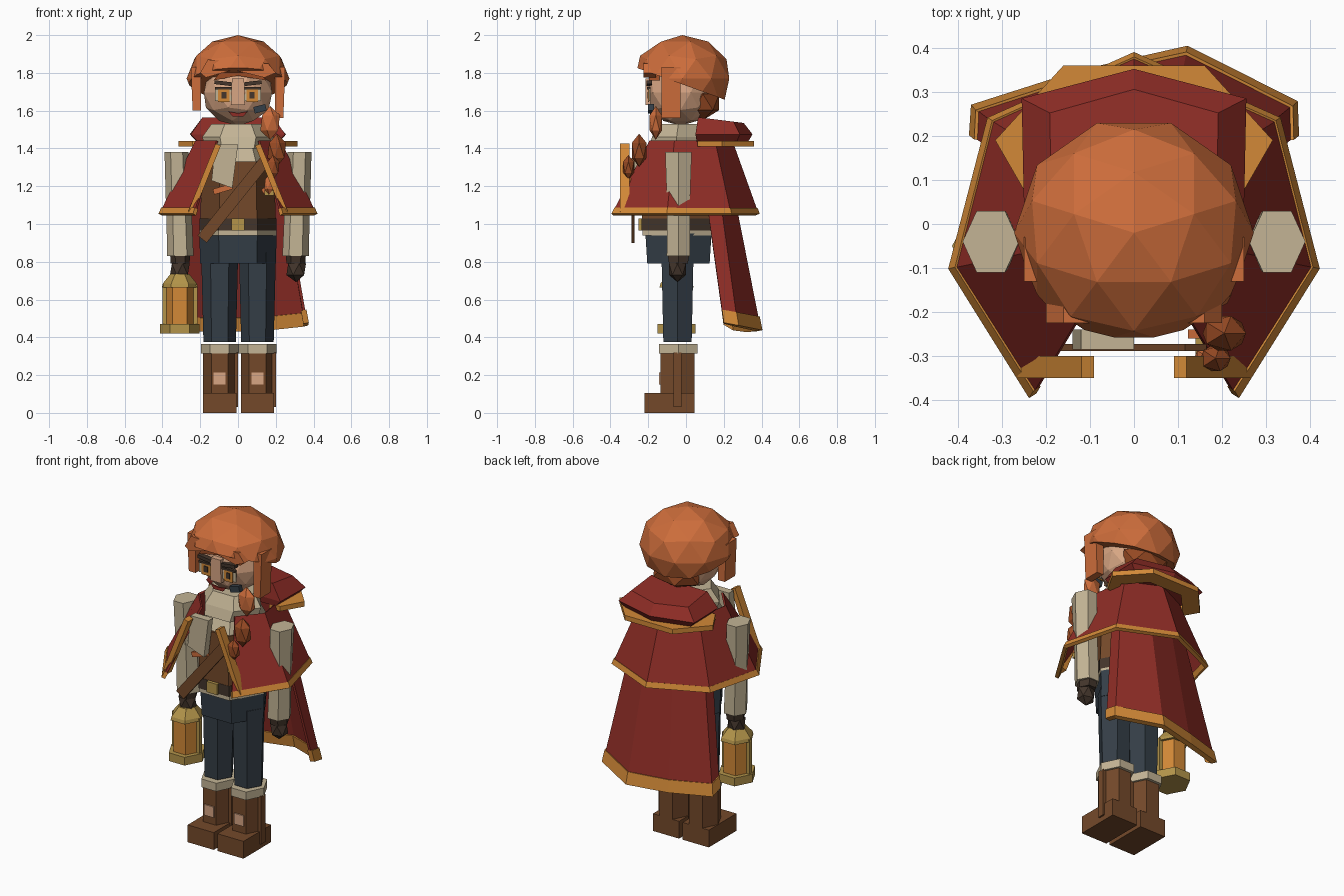
import bpy, bmesh, math
from mathutils import Vector as V, Matrix

if "Cube" in bpy.data.objects:
    bpy.data.objects.remove(bpy.data.objects["Cube"])


def material(name, hexcode):
    m = bpy.data.materials.new(name)
    rgb = [int(hexcode[i:i + 2], 16) / 255 for i in (0, 2, 4)]
    m.diffuse_color = [((c + 0.055) / 1.055) ** 2.4 for c in rgb] + [1]
    m.use_nodes = True
    m.node_tree.nodes["Principled BSDF"].inputs["Base Color"].default_value = m.diffuse_color
    return m


RED = material("cloak red", "8f2d26")
GOLD = material("amber trim", "d28937")
HAIR = material("copper hair", "cd6d3b")
DARKHAIR = material("dark copper", "9a4b24")
SKIN = material("skin", "d8a684")
CREAM = material("cream cloth", "c3b495")
NAVY = material("navy cloth", "343e47")
BROWN = material("brown leather", "74492a")
DARK = material("dark leather", "43352b")
BRASS = material("brass", "b3944a")


def add(name, bm, mat, thick=0):
    bmesh.ops.recalc_face_normals(bm, faces=bm.faces)
    me = bpy.data.meshes.new(name)
    bm.to_mesh(me)
    bm.free()
    me.materials.append(mat)
    ob = bpy.data.objects.new(name, me)
    bpy.context.collection.objects.link(ob)
    if thick:
        mod = ob.modifiers.new("thickness", "SOLIDIFY")
        mod.thickness, mod.offset = thick, 0
    return ob


def loft(name, rings, mat, closed=True, thick=0):
    """Skin a stack of point rings; closed rings get end caps."""
    bm = bmesh.new()
    vs = [[bm.verts.new(p) for p in r] for r in rings]
    n = len(rings[0])
    for a, b in zip(vs, vs[1:]):
        for i in range(n if closed else n - 1):
            j = (i + 1) % n
            bm.faces.new((a[i], a[j], b[j], b[i]))
    if closed:
        bm.faces.new(vs[0])
        bm.faces.new(vs[-1])
    return add(name, bm, mat, thick)


def ring(x, y, z, rx, ry, n=6, phase=0):
    """Polygon scaled so its extents are exactly rx and ry."""
    p = [(math.cos(phase + k * math.tau / n), math.sin(phase + k * math.tau / n)) for k in range(n)]
    mx, my = max(abs(a) for a, b in p), max(abs(b) for a, b in p)
    return [V((x + a / mx * rx, y + b / my * ry, z)) for a, b in p]


def box(name, x0, x1, y0, y1, z0, z1, mat):
    return loft(name, [[(x0, y0, z), (x1, y0, z), (x1, y1, z), (x0, y1, z)] for z in (z0, z1)], mat)


def plate(name, pts, y0, y1, mat):
    return loft(name, [[(x, y, z) for x, z in pts] for y in (y0, y1)], mat)


def bar(name, a, b, w, d, mat):
    """Flat bar from a to b, w wide in the front plane, d deep."""
    a, b = V(a), V(b)
    s = (b - a).cross(V((0, 1, 0))).normalized() * w / 2
    t = V((0, d / 2, 0))
    return loft(name, [[p - s - t, p + s - t, p + s + t, p - s + t] for p in (a, b)], mat)


def ball(name, c, r, mat, sub=1):
    bm = bmesh.new()
    bmesh.ops.create_icosphere(bm, subdivisions=sub, radius=1,
                               matrix=Matrix.Translation(c) @ Matrix.Diagonal((*r, 1)))
    return add(name, bm, mat)


# Legs, boots and arms, both sides
for s, side in ((-1, "left"), (1, "right")):
    x = 0.1 * s + 0.003
    loft(side + "_leg", [ring(x, -0.045, 0.375, 0.086, 0.075), ring(x, -0.045, 0.85, 0.098, 0.085)], NAVY)
    loft(side + "_boot_shaft", [ring(x, -0.045, z, 0.088, 0.09) for z in (0.05, 0.33)], BROWN)
    loft(side + "_boot_cuff", [ring(x, -0.04, z, 0.1, 0.102) for z in (0.315, 0.365)], CREAM)
    box(side + "_boot_foot", x - 0.088, x + 0.088, -0.22, 0.045, 0, 0.105, BROWN)
    box(side + "_boot_patch", x - 0.032, x + 0.032, -0.142, -0.133, 0.15, 0.215, SKIN)
    box(side + "_boot_strap", x + 0.07, x + 0.098, -0.065, -0.025, 0.03, 0.32, BROWN)
    loft(side + "_upper_arm", [ring(0.325 * s, -0.04, 1.38, 0.064, 0.07),
                               ring(0.315 * s, -0.04, 1.08, 0.066, 0.06)], CREAM)
    loft(side + "_forearm", [ring(0.315 * s, -0.04, 1.15, 0.066, 0.06),
                             ring(0.305 * s, -0.04, 0.83, 0.07, 0.062)], CREAM)
    loft(side + "_glove_cuff", [ring(0.305 * s, -0.04, 0.86, 0.055, 0.06),
                                ring(0.307 * s, -0.04, 0.79, 0.05, 0.05)], DARK)
    ball(side + "_fist", (0.308 * s, -0.045, 0.76), (0.058, 0.052, 0.068), DARK)

# Hips, torso and belt
loft("hips", [ring(0, -0.04, 0.79, 0.2, 0.165), ring(0, -0.04, 0.95, 0.205, 0.175)], NAVY)
loft("shirt_hem", [ring(0, -0.045, z, 0.205, 0.185) for z in (0.94, 0.965)], CREAM)
loft("belt", [ring(0, -0.05, z, 0.205, 0.185) for z in (0.965, 1.03)], DARK)
box("belt_buckle", -0.035, 0.035, -0.252, -0.23, 0.965, 1.03, BRASS)
loft("vest", [ring(0, -0.05, 1.03, 0.2, 0.183), ring(0, -0.05, 1.33, 0.19, 0.183)], BROWN)
loft("shirt_top", [ring(0, -0.04, 1.33, 0.19, 0.18), ring(0, -0.04, 1.45, 0.13, 0.12)], CREAM)
loft("collar", [ring(0, -0.05, 1.4, 0.17, 0.15), ring(0, -0.05, 1.46, 0.19, 0.13),
                ring(0, -0.04, 1.53, 0.14, 0.1)], CREAM)
plate("scarf_end", [(-0.12, 1.42), (0.0, 1.42), (-0.03, 1.19), (-0.14, 1.23)], -0.285, -0.24, CREAM)
for a, b in ((-0.13, -0.03), (0.13, 0.18)):
    bar("vest_lacing", (a, -0.25, 1.17), (b, -0.25, 1.2), 0.03, 0.02, HAIR)
bar("shoulder_strap", (0.14, -0.28, 1.33), (-0.19, -0.28, 0.92), 0.062, 0.016, BROWN)

# Long cape behind the body
cape_top = [V((x, y, 1.4)) for x, y in
            ((-0.2, 0.07), (-0.19, 0.13), (-0.06, 0.19), (0.08, 0.2), (0.2, 0.14), (0.2, 0.07))]
cape_low = [V(p) for p in ((-0.36, 0.2, 0.47), (-0.36, 0.26, 0.44), (-0.12, 0.335, 0.43),
                           (0.12, 0.39, 0.435), (0.36, 0.27, 0.46), (0.36, 0.2, 0.475))]
cape_mid = [a.lerp(b, 0.925) for a, b in zip(cape_top, cape_low)]
loft("long_cape", [cape_top, cape_mid], RED, False, 0.015)
loft("long_cape_hem", [cape_mid, cape_low], GOLD, False, 0.03)


# Short shoulder cape, open at the front
def mirrored(half, z):
    return [V((x, y, z)) for x, y in half] + [V((-x, y, z)) for x, y in half[-2::-1]]


short_top = mirrored([(0.11, -0.19), (0.22, -0.06), (0.19, 0.15), (0, 0.24)], 1.44)
short_low = mirrored([(0.23, -0.39), (0.412, -0.1), (0.325, 0.235), (0, 0.38)], 1.05)
short_mid = [a.lerp(b, 0.92) for a, b in zip(short_top, short_low)]
loft("short_cape", [short_top, short_mid], RED, False, 0.012)
loft("short_cape_hem", [short_mid, short_low], GOLD, False, 0.022)
for s, side in ((-1, "left"), (1, "right")):
    bar(side + "_cape_edge", (0.105 * s, -0.325, 1.42), (0.25 * s, -0.325, 1.06), 0.03, 0.05, GOLD)

# Lowered hood with a trim rim
rim = [(0.24, 0.06), (0.315, 0.19), (0.16, 0.36), (-0.16, 0.36), (-0.315, 0.19), (-0.24, 0.06)]
loft("hood_trim", [[(x * k, 0.06 + (y - 0.06) * k, 1.425) for x, y in rim] for k in (1, 0.7)], GOLD, False, 0.03)
hood = [(0.25, 0.05), (0.255, 0.285), (0, 0.352), (-0.255, 0.285), (-0.25, 0.05)]
loft("hood", [[(x * k, 0.12 + (y - 0.12) * j, z + (y - 0.2) * t) for x, y in hood]
              for k, j, z, t in ((0.85, 0.9, 1.435, 0), (1, 1, 1.475, 0), (0.75, 0.8, 1.55, -0.1))], RED)

# Head and face
ball("head", (0, -0.03, 1.695), (0.19, 0.18, 0.175), SKIN, 2)
plate("nose", [(-0.032, 1.77), (0.032, 1.77), (0.036, 1.63), (-0.036, 1.63)], -0.215, -0.18, SKIN)
plate("mouth", [(-0.05, 1.595), (0, 1.587), (0.05, 1.595), (0.03, 1.57), (-0.03, 1.57)], -0.19, -0.181, RED)
for s, side in ((-1, "left"), (1, "right")):
    x = 0.075 * s
    box(side + "_eye_white", x - 0.048, x + 0.048, -0.197, -0.188, 1.652, 1.715, CREAM)
    box(side + "_iris", x - 0.03, x + 0.03, -0.201, -0.196, 1.645, 1.715, GOLD)
    box(side + "_pupil", x - 0.013, x + 0.013, -0.205, -0.2, 1.665, 1.7, DARK)
    box(side + "_eyelash", x - 0.048, x + 0.048, -0.206, -0.188, 1.713, 1.725, DARK)
    bar(side + "_eyebrow", (x - 0.05, -0.195, 1.745 - 0.006 * s), (x + 0.05, -0.195, 1.745 + 0.006 * s), 0.02, 0.03, DARK)
bar("cheek_clip", (0.085, -0.185, 1.602), (0.148, -0.185, 1.618), 0.035, 0.03, NAVY)

# Hair cap, trimmed on a slope so the face is open
bm = bmesh.new()
bmesh.ops.create_icosphere(bm, subdivisions=2, radius=1,
                           matrix=Matrix.Translation((0, -0.02, 1.77)) @ Matrix.Rotation(math.pi / 2, 4, "Z")
                           @ Matrix.Diagonal((0.262, 0.272, 0.23, 1)))
bmesh.ops.bisect_plane(bm, geom=bm.verts[:] + bm.edges[:] + bm.faces[:], plane_co=(0, -0.27, 1.83),
                       plane_no=(0, -0.17, -0.47), clear_outer=True)
bmesh.ops.holes_fill(bm, edges=[e for e in bm.edges if e.is_boundary])
add("hair_cap", bm, HAIR)
ball("nape_hair", (0, 0.09, 1.645), (0.165, 0.1, 0.095), DARKHAIR)
plate("left_fringe", [(-0.2, 1.8), (-0.16, 1.87), (0.02, 1.86), (-0.03, 1.815), (-0.17, 1.775)], -0.225, -0.16, HAIR)
plate("right_fringe", [(-0.06, 1.86), (0.16, 1.85), (0.2, 1.8), (0.14, 1.775), (0, 1.81)], -0.225, -0.16, HAIR)
plate("under_fringe", [(-0.13, 1.76), (-0.09, 1.81), (0.11, 1.81), (0.15, 1.76), (0, 1.785)], -0.195, -0.14, DARKHAIR)
for s, side, low in ((-1, "left", 1.6), (1, "right", 1.56)):
    loft(side + "_side_lock", [[(a * s, y, z) for a, y in ((0.195, -0.13), (0.195 + w, -0.13),
         (0.195 + w, -0.03), (0.195, -0.03))] for z, w in ((1.83, 0.055), (low, 0.045))], HAIR)

# Braid over the shoulder
for i, (c, r, m) in enumerate((((0.17, -0.16, 1.535), (0.058, 0.038, 0.09), HAIR),
                               ((0.205, -0.248, 1.39), (0.055, 0.046, 0.088), DARKHAIR),
                               ((0.185, -0.305, 1.3), (0.038, 0.034, 0.065), DARKHAIR),
                               ((0.165, -0.3, 1.21), (0.03, 0.024, 0.055), HAIR))):
    ball("braid_%d" % i, c, r, m)
bar("braid_tie", (0.14, -0.28, 1.165), (0.19, -0.28, 1.165), 0.03, 0.04, BRASS)

# Lantern in the left hand
lx, ly = -0.308, -0.05
loft("lantern_base", [ring(lx, ly, z, 0.105, 0.1) for z in (0.42, 0.47)], BRASS)
loft("lantern_glass", [ring(lx, ly, z, 0.078, 0.072) for z in (0.465, 0.68)], GOLD)
loft("lantern_roof", [ring(lx, ly, 0.665, 0.095, 0.09), ring(lx, ly, 0.685, 0.09, 0.085),
                      ring(lx, ly, 0.735, 0.05, 0.045)], BRASS)
for s, side in ((-1, "left"), (1, "right")):
    box("lantern_post_" + side, lx + 0.082 * s - 0.011, lx + 0.082 * s + 0.011, ly - 0.012, ly + 0.012, 0.46, 0.68, BRASS)
